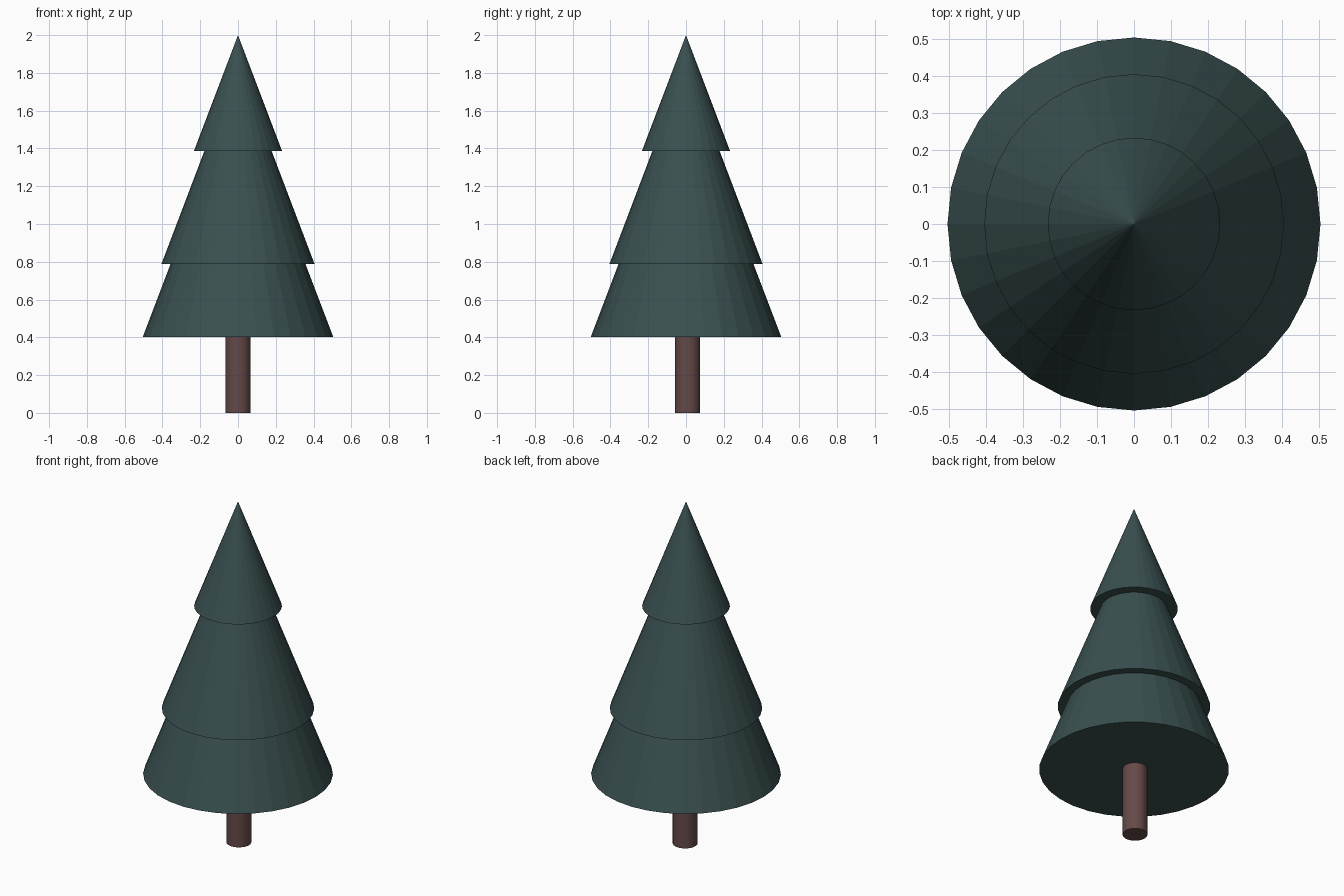
import bpy

if "Cube" in bpy.data.objects:
    bpy.data.objects.remove(bpy.data.objects["Cube"])


def material(name, rgb):
    m = bpy.data.materials.new(name)
    m.diffuse_color = (*rgb, 1.0)
    m.use_nodes = True
    m.node_tree.nodes["Principled BSDF"].inputs["Base Color"].default_value = m.diffuse_color
    return m


def add_cone(name, r_bottom, r_top, z0, z1, mat, y=0.0):
    bpy.ops.mesh.primitive_cone_add(vertices=32, radius1=r_bottom, radius2=r_top,
                                    depth=z1 - z0, location=(0, y, (z0 + z1) / 2))
    ob = bpy.context.object
    ob.name = name
    ob.data.materials.append(mat)


green = material("dark pine green", (0.042, 0.080, 0.080))
brown = material("bark brown", (0.130, 0.068, 0.066))

# Trunk, very slightly off centre towards the back
add_cone("trunk", 0.066, 0.066, 0.0, 0.42, brown, y=0.008)

# Three overlapping foliage cones: base radius, base height, tip height
tiers = {
    "lower_foliage": (0.504, 0.403, 1.726),
    "middle_foliage": (0.405, 0.789, 1.855),
    "top_foliage": (0.233, 1.387, 2.0),
}
for name, (radius, base, tip) in tiers.items():
    add_cone(name, radius, 0.0, base, tip, green)
